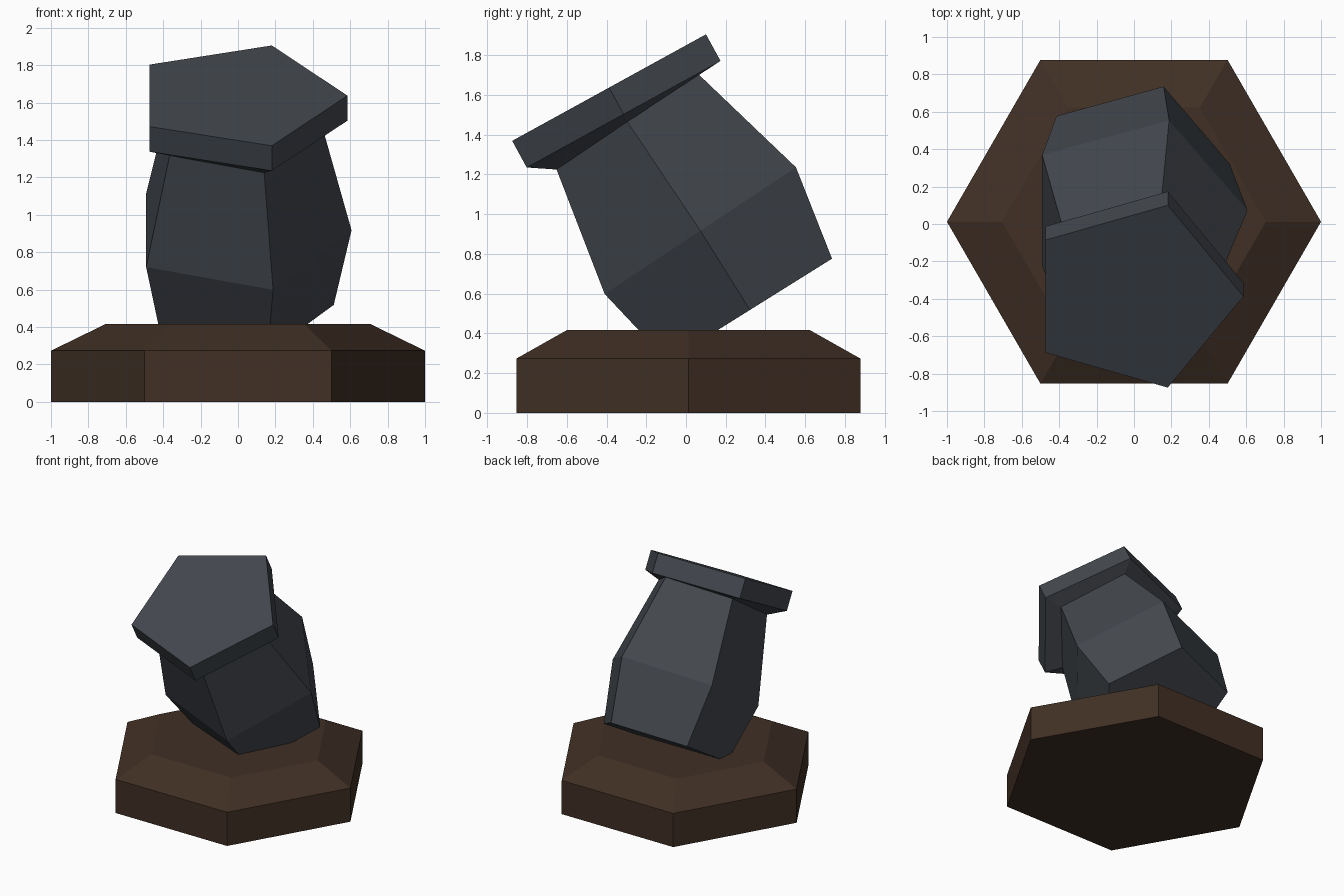
import bpy, bmesh, math
from mathutils import Vector

if "Cube" in bpy.data.objects:
    bpy.data.objects.remove(bpy.data.objects["Cube"])


def material(name, rgb):
    m = bpy.data.materials.new(name)
    m.diffuse_color = (*rgb, 1.0)
    m.use_nodes = True
    m.node_tree.nodes["Principled BSDF"].inputs["Base Color"].default_value = m.diffuse_color
    return m


def ring(sides, radius, y, z, tilt=0.0):
    """Regular polygon centred at (0, y, z), leaning towards the front."""
    t = math.radians(tilt)
    side = Vector((0, math.cos(t), math.sin(t)))
    pts = []
    for i in range(sides):
        a = 2 * math.pi * i / sides
        pts.append(Vector((radius * math.cos(a), y, z)) + side * radius * math.sin(a))
    return pts


def loft(name, rings, mat):
    """Skin a stack of rings and cap both ends."""
    bm = bmesh.new()
    loops = [[bm.verts.new(p) for p in r] for r in rings]
    n = len(loops[0])
    for low, high in zip(loops, loops[1:]):
        for i in range(n):
            j = (i + 1) % n
            bm.faces.new((low[i], low[j], high[j], high[i]))
    bm.faces.new(loops[0][::-1])
    bm.faces.new(loops[-1])
    bmesh.ops.recalc_face_normals(bm, faces=bm.faces)
    mesh = bpy.data.meshes.new(name)
    bm.to_mesh(mesh)
    bm.free()
    mesh.materials.append(mat)
    obj = bpy.data.objects.new(name, mesh)
    bpy.context.collection.objects.link(obj)
    return obj


brown = material("dark brown wood", (0.052, 0.029, 0.018))
iron = material("dark grey iron", (0.056, 0.064, 0.076))

# Six-sided base with a sloped upper edge
loft("base", [
    ring(6, 1.0, 0.012, 0.0),
    ring(6, 1.0, 0.012, 0.273),
    ring(6, 0.705, 0.012, 0.417),
], brown)

# Five-sided leaning barrel: foot, belly, neck, then the wide muzzle plate
loft("barrel", [
    ring(5, 0.512, 0.322, 0.518, 32.0),
    ring(5, 0.607, 0.072, 0.917, 33.5),
    ring(5, 0.452, -0.295, 1.465, 34.0),
    ring(5, 0.585, -0.314, 1.503, 28.8),
    ring(5, 0.585, -0.387, 1.637, 28.8),
], iron)
